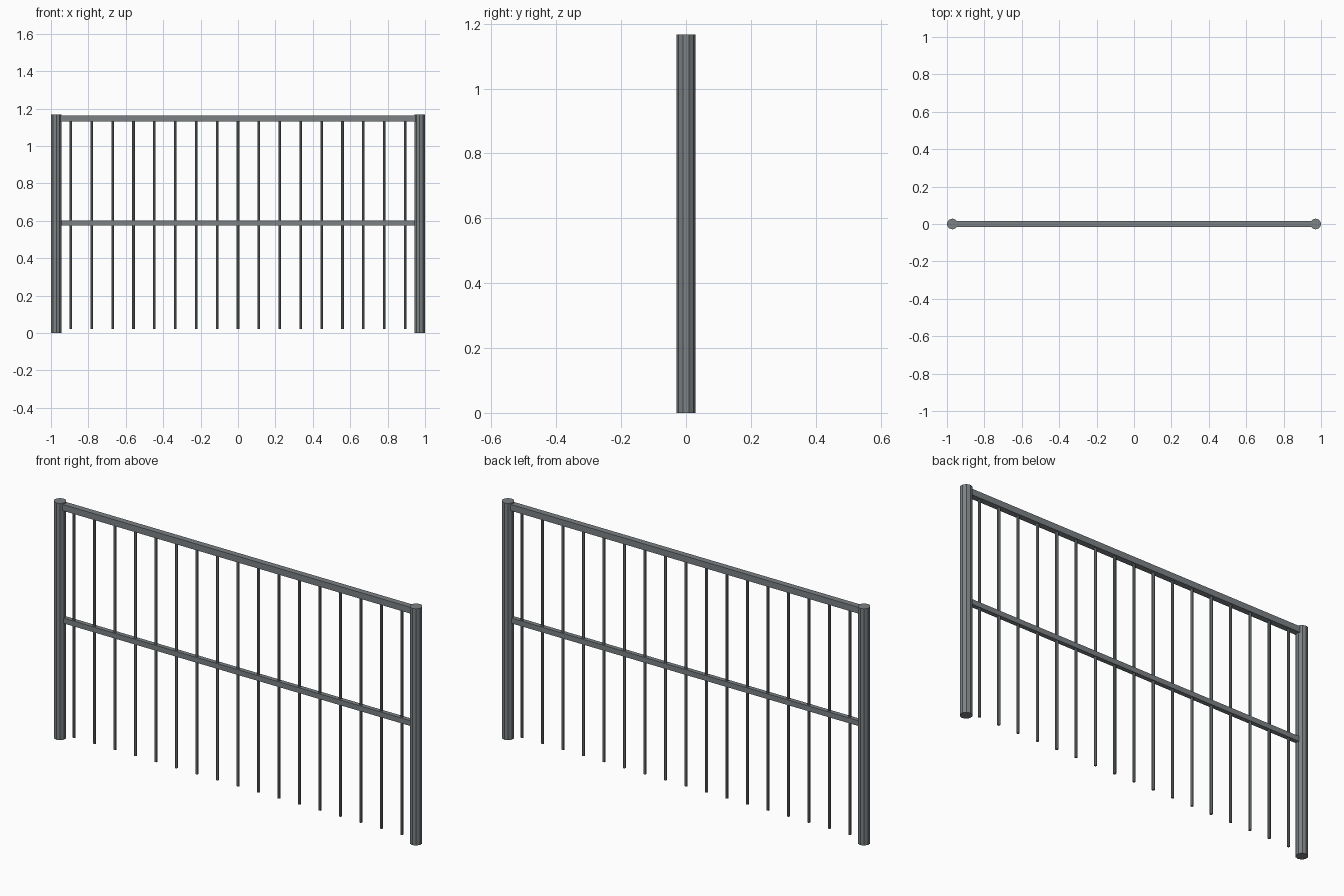
import bpy
import math

if "Cube" in bpy.data.objects:
    bpy.data.objects.remove(bpy.data.objects["Cube"])

steel = bpy.data.materials.new("grey_steel")
steel.use_nodes = True
GREY = (0.2, 0.22, 0.23, 1)
steel.diffuse_color = GREY
steel.node_tree.nodes["Principled BSDF"].inputs["Base Color"].default_value = GREY


def finish(name):
    obj = bpy.context.object
    obj.name = name
    obj.data.materials.append(steel)
    return obj


def upright(name, x, radius, bottom, top, sides):
    bpy.ops.mesh.primitive_cylinder_add(
        vertices=sides, radius=radius, depth=top - bottom,
        location=(x, 0, (bottom + top) / 2))
    return finish(name)


def rail(name, z, depth, height):
    bpy.ops.mesh.primitive_cube_add(size=1, location=(0, 0, z))
    obj = finish(name)
    obj.scale = (1.9, depth, height)
    bpy.ops.object.transform_apply(location=False, rotation=False, scale=True)


# End posts
for side, x in (("left", 0.971), ("right", -0.971)):
    upright(side + "_post", x, 0.029, 0, 1.167, 10)

# Horizontal rails
rail("top_rail", 1.146, 0.03, 0.031)
rail("middle_rail", 0.587, 0.022, 0.026)

# Evenly spaced balusters
COUNT = 17
for i in range(COUNT):
    x = (i - COUNT // 2) * 0.1117
    upright(f"baluster_{i + 1}", x, 0.007, 0.021, 1.135, 8)
